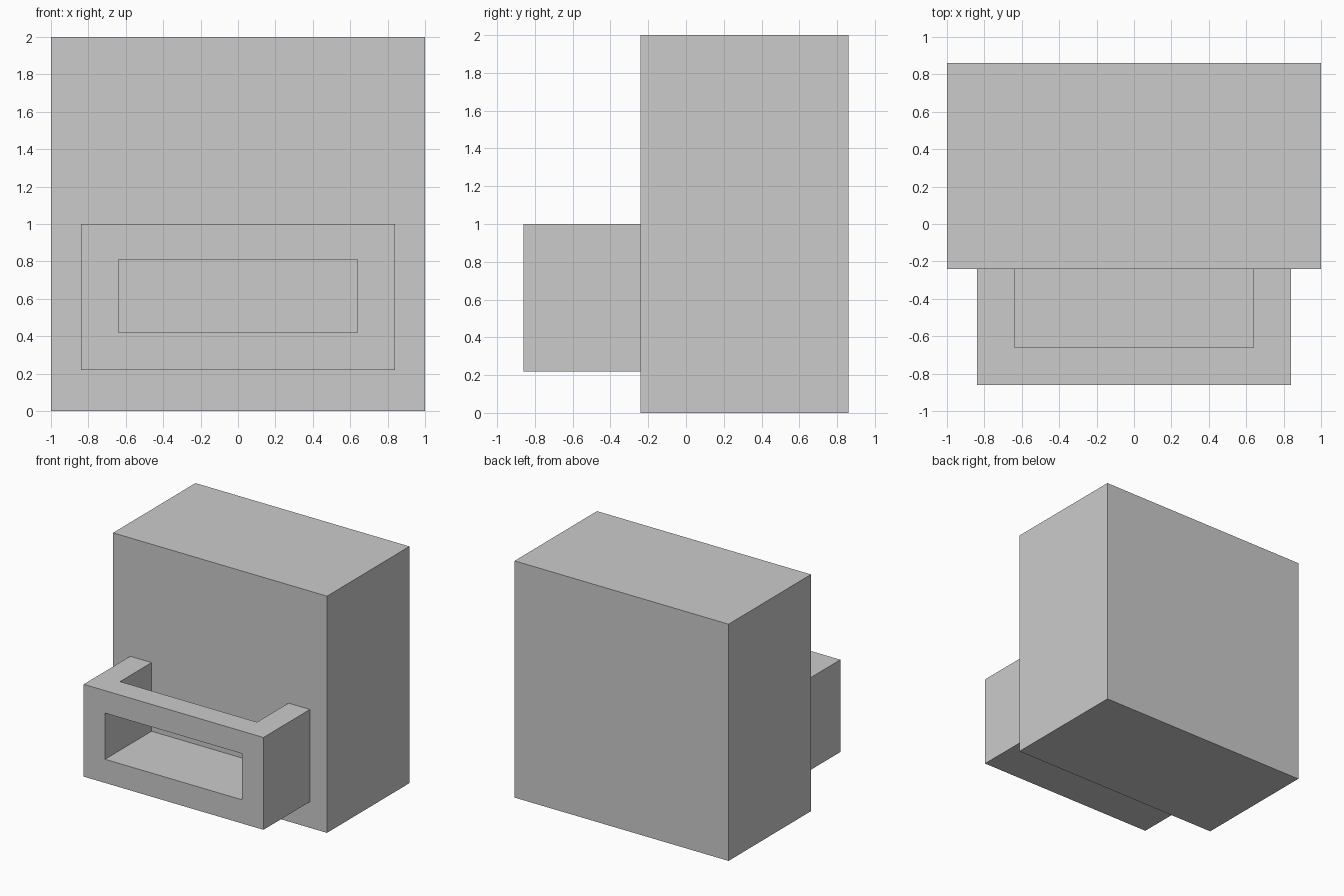
import bpy
import bmesh

if "Cube" in bpy.data.objects:
    bpy.data.objects.remove(bpy.data.objects["Cube"])


def prism(name, half_width, profile):
    """Extrude a (y, z) side profile symmetrically across x."""
    bm = bmesh.new()
    face = bm.faces.new([bm.verts.new((-half_width, y, z)) for y, z in profile])
    ext = bmesh.ops.extrude_face_region(bm, geom=[face])
    verts = [g for g in ext["geom"] if isinstance(g, bmesh.types.BMVert)]
    bmesh.ops.translate(bm, verts=verts, vec=(2 * half_width, 0, 0))
    bmesh.ops.recalc_face_normals(bm, faces=bm.faces[:])
    mesh = bpy.data.meshes.new(name)
    bm.to_mesh(mesh)
    bm.free()
    obj = bpy.data.objects.new(name, mesh)
    bpy.context.collection.objects.link(obj)
    return obj


def rect(y0, y1, z0, z1):
    return [(y0, z0), (y1, z0), (y1, z1), (y0, z1)]


FRONT, JOINT, BACK = -0.86, -0.24, 0.86
FLOOR, RAIL, INNER = 0.42, 0.81, -0.66

# Main block
prism("body", 1.0, rect(JOINT, BACK, 0, 2))

# Front bin, open at the top and through its front window
bin_obj = prism("front_bin", 0.84, rect(FRONT, JOINT, 0.22, 1.0))

# L-shaped cutter: pocket and window share one floor, leaving the front rail
cutter = prism("bin_cutter", 0.64, [
    (FRONT - 0.2, FLOOR), (JOINT + 0.2, FLOOR), (JOINT + 0.2, 1.2),
    (INNER, 1.2), (INNER, RAIL), (FRONT - 0.2, RAIL)])
cutter.hide_render = True

cut = bin_obj.modifiers.new("hollow", "BOOLEAN")
cut.operation = "DIFFERENCE"
cut.solver = "EXACT"
cut.object = cutter
bpy.context.view_layer.objects.active = bin_obj
bpy.ops.object.modifier_apply(modifier=cut.name)
bpy.data.objects.remove(cutter)
